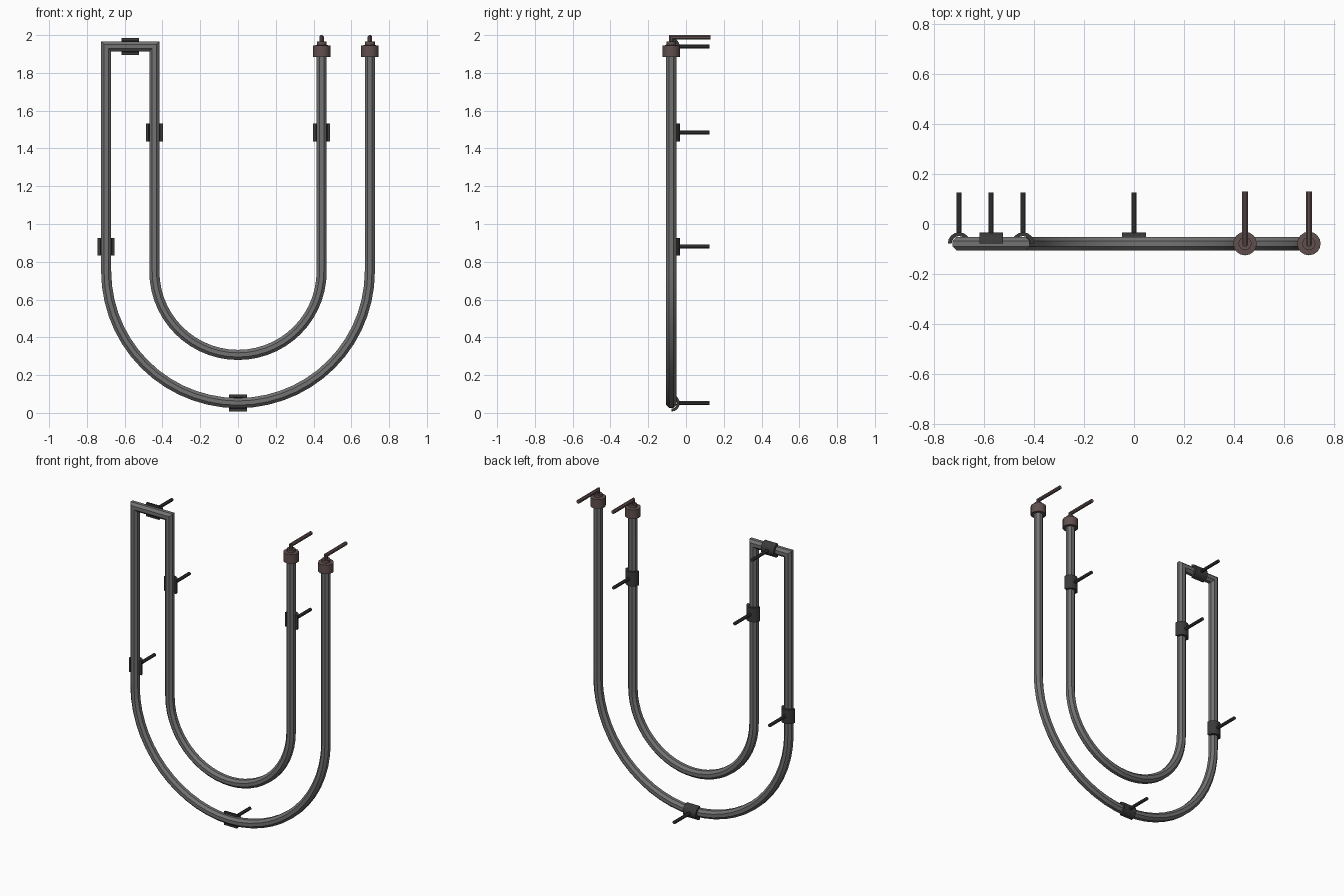
import bpy, bmesh
from math import sin, cos, pi
from mathutils import Vector, Matrix

if "Cube" in bpy.data.objects:
    bpy.data.objects.remove(bpy.data.objects["Cube"])

Y = -0.078            # depth of the tube axis
OUT, INN = 0.698, 0.443
ARC_Z, BAR_Z, END_Z = 0.75, 1.94, 1.89


def material(name, rgb):
    m = bpy.data.materials.new(name)
    m.use_nodes = True
    m.diffuse_color = (*rgb, 1)
    bsdf = m.node_tree.nodes["Principled BSDF"]
    bsdf.inputs["Base Color"].default_value = (*rgb, 1)
    return m


glass = material("grey glass", (0.17, 0.17, 0.17))
dark = material("dark bracket", (0.042, 0.042, 0.042))
brown = material("brown end cap", (0.12, 0.08, 0.078))


def finish(bm, name, mat, angle=0.5):
    bmesh.ops.recalc_face_normals(bm, faces=bm.faces)
    mesh = bpy.data.meshes.new(name)
    bm.to_mesh(mesh)
    bm.free()
    mesh.materials.append(mat)
    ob = bpy.data.objects.new(name, mesh)
    bpy.context.collection.objects.link(ob)
    bpy.ops.object.select_all(action="DESELECT")
    bpy.context.view_layer.objects.active = ob
    ob.select_set(True)
    bpy.ops.object.shade_smooth_by_angle(angle=angle)
    return ob


def sweep(bm, path, side, radius, sides):
    """Sweep a polygon along a planar path with mitred corners; side is the plane normal."""
    rings = []
    for i, p in enumerate(path):
        a = (p - path[i - 1]).normalized() if i else None
        b = (path[i + 1] - p).normalized() if i < len(path) - 1 else None
        a, b = a or b, b or a
        t = (a + b).normalized()
        n = t.cross(side) / t.dot(a)
        rings.append([bm.verts.new(p + radius * (n * cos(k) + side * sin(k)))
                      for k in (2 * pi * (j + 0.5) / sides for j in range(sides))])
    for r, s in zip(rings, rings[1:]):
        for j in range(sides):
            k = (j + 1) % sides
            bm.faces.new((r[j], r[k], s[k], s[j]))
    bm.faces.new(rings[0])
    bm.faces.new(rings[-1])


def lathe(bm, profile, origin, sides):
    """Stack of rings about a vertical axis."""
    rings = [[bm.verts.new(origin + Vector((r * cos(2 * pi * j / sides), r * sin(2 * pi * j / sides), z)))
              for j in range(sides)] for r, z in profile]
    for r, s in zip(rings, rings[1:]):
        for j in range(sides):
            k = (j + 1) % sides
            bm.faces.new((r[j], r[k], s[k], s[j]))
    bm.faces.new(rings[0])
    bm.faces.new(rings[-1])


def arc(radius, start, end, steps=28):
    angles = [start + (end - start) * i / steps for i in range(steps + 1)]
    return [Vector((radius * cos(a), Y, ARC_Z + radius * sin(a))) for a in angles]


# Double U tube, joined by a square bridge at the right-hand top
path = [Vector((OUT, Y, END_Z))] + arc(OUT, 0, -pi)
path += [Vector((-OUT, Y, BAR_Z)), Vector((-INN, Y, BAR_Z))]
path += arc(INN, -pi, 0) + [Vector((INN, Y, END_Z))]
bm = bmesh.new()
sweep(bm, path, Vector((0, 1, 0)), 0.029, 8)
finish(bm, "glass_tube", glass)


# Half-round clips behind the tube, each with a wall pin
def bracket(name, x, z, horizontal=False):
    bm = bmesh.new()
    outer, inner, half, steps = 0.045, 0.030, 0.047, 8
    outline = [(r * cos(a), r * sin(a))
               for r, order in ((outer, range(steps + 1)), (inner, range(steps, -1, -1)))
               for a in (pi * i / steps for i in order)]
    ends = [[bm.verts.new((u, v, h)) for u, v in outline] for h in (-half, half)]
    n = len(outline)
    for j in range(n):
        k = (j + 1) % n
        bm.faces.new((ends[0][j], ends[0][k], ends[1][k], ends[1][j]))
    for e in ends:
        for j in range(steps):
            bm.faces.new((e[j], e[j + 1], e[n - 2 - j], e[n - 1 - j]))
    sweep(bm, [Vector((0, 0.035, 0)), Vector((0, 0.203, 0))], Vector((1, 0, 0)), 0.011, 8)
    if horizontal:
        bm.transform(Matrix.Rotation(pi / 2, 4, "Y"))
    bm.transform(Matrix.Translation((x, Y, z)))
    finish(bm, name, dark)


bracket("inner_right_bracket", -INN, 1.485)
bracket("inner_left_bracket", INN, 1.485)
bracket("outer_right_bracket", -OUT, 0.88)
bracket("bottom_bracket", 0, ARC_Z - OUT, True)
bracket("bridge_bracket", -0.57, BAR_Z, True)

# End caps with a stepped neck and a bent lead running back to the wall
for name, x in (("inner_end_cap", INN), ("outer_end_cap", OUT)):
    bm = bmesh.new()
    lathe(bm, [(0.047, 1.885), (0.047, 1.945), (0.026, 1.947), (0.026, 1.965)],
          Vector((x, Y, 0)), 16)
    sweep(bm, [Vector((x, Y, 1.95)), Vector((x, Y, 1.988)), Vector((x, 0.13, 1.988))],
          Vector((1, 0, 0)), 0.0125, 8)
    finish(bm, name, brown)
